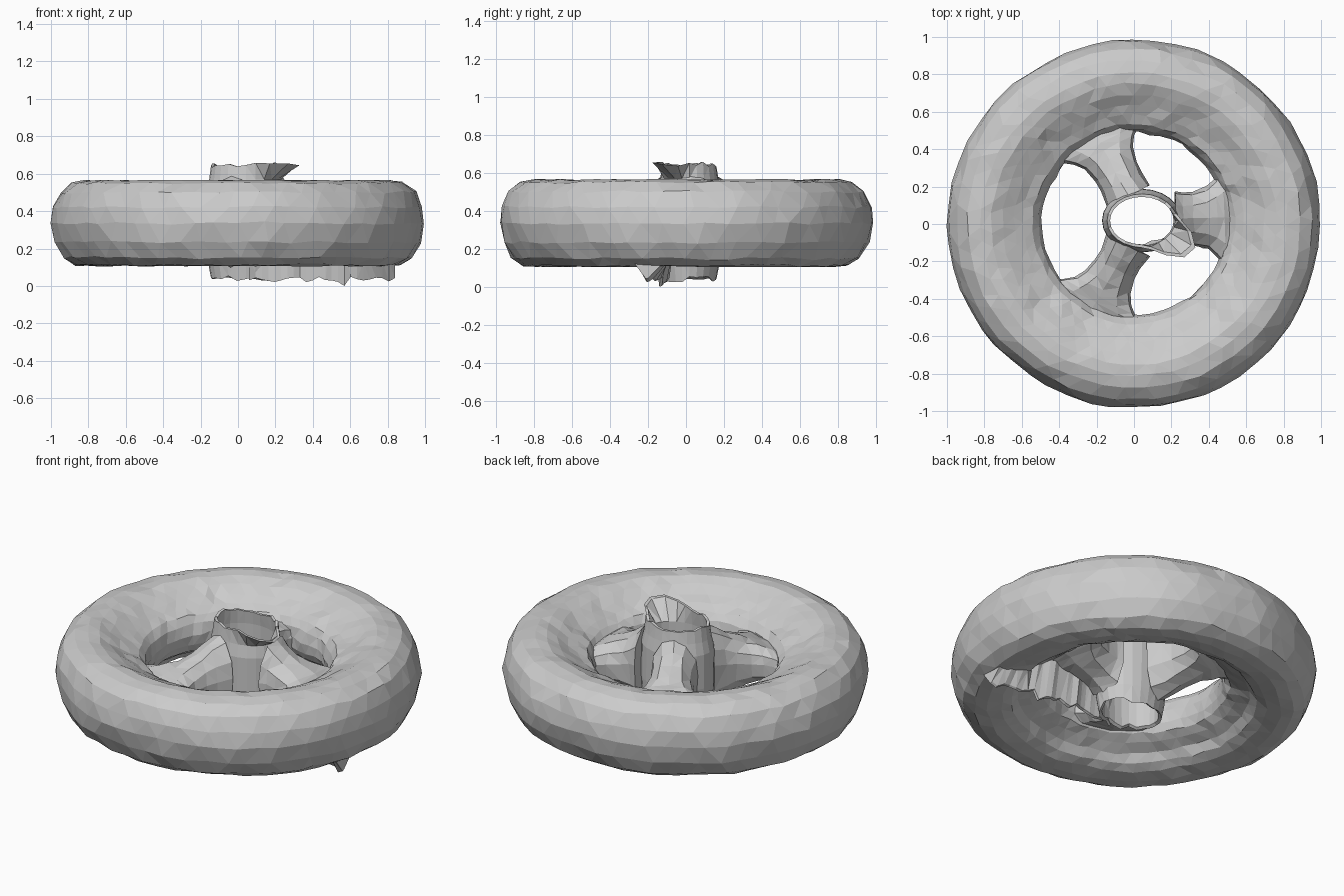
import bpy, bmesh, math, random
from mathutils import Vector, noise

if "Cube" in bpy.data.objects:
    bpy.data.objects.remove(bpy.data.objects["Cube"])

random.seed(4)
grey = bpy.data.materials.new("plain grey")
grey.diffuse_color = (0.6, 0.6, 0.6, 1)
grey.use_nodes = True
grey.node_tree.nodes["Principled BSDF"].inputs["Base Color"].default_value = grey.diffuse_color


def make_object(name, bm):
    bmesh.ops.recalc_face_normals(bm, faces=bm.faces)
    bmesh.ops.triangulate(bm, faces=bm.faces)
    me = bpy.data.meshes.new(name)
    bm.to_mesh(me)
    bm.free()
    me.materials.append(grey)
    ob = bpy.data.objects.new(name, me)
    bpy.context.collection.objects.link(ob)
    return ob


def loft(name, rings, closed):
    # skin equal-length rings; closed joins last to first, otherwise cap ends
    bm = bmesh.new()
    vs = [[bm.verts.new(p) for p in ring] for ring in rings]
    n, m = len(vs), len(vs[0])
    for i in range(n if closed else n - 1):
        a, b = vs[i], vs[(i + 1) % n]
        for j in range(m):
            k = (j + 1) % m
            bm.faces.new((a[j], a[k], b[k], b[j]))
    if not closed:
        bm.faces.new(vs[0])
        bm.faces.new(vs[-1])
    return make_object(name, bm)


def jit(a):
    return random.uniform(-a, a)


# tyre and rim: round outside, dished shelf above, bead lip and recess below
TYRE = [(0.996, 0.335), (0.985, 0.42), (0.95, 0.50), (0.89, 0.55), (0.82, 0.566),
        (0.76, 0.56), (0.70, 0.535), (0.64, 0.50), (0.59, 0.475), (0.54, 0.45),
        (0.51, 0.41), (0.495, 0.35), (0.498, 0.29), (0.52, 0.245), (0.57, 0.215),
        (0.63, 0.185), (0.665, 0.142), (0.72, 0.118), (0.80, 0.105), (0.87, 0.112),
        (0.93, 0.15), (0.975, 0.235)]
rings = []
SEG = 52
for i in range(SEG):
    ring = []
    for j, (r, z) in enumerate(TYRE):
        a = 2 * math.pi * (i + 0.5 * (j % 2)) / SEG + jit(0.025)
        p = Vector((math.cos(a), math.sin(a) * 0.988, z))
        r += 0.010 * noise.noise(p * 4) + jit(0.006)
        z += 0.008 * noise.noise(p * 5 + Vector((3, 1, 2))) + jit(0.006)
        ring.append(Vector((p.x * r, p.y * r, min(0.567, max(0.105, z)))))
    rings.append(ring)
loft("tyre", rings, True)

# hub: thin oval tube with ragged ends and one flared flap
CX, CY = 0.042, 0.018
rings = []
for i in range(24):
    a = 2 * math.pi * i / 24
    c, s = math.cos(a), math.sin(a)
    flap = max(0.0, math.cos(a + 0.62)) ** 8
    top, low = 0.645 + jit(0.015), 0.04 + jit(0.015)
    profile = [(-0.008, low + 0.01), (0.008, low), (0.025, 0.13), (0.035, 0.3),
               (0.033, 0.5), (0.018, 0.57), (0.008 + 0.15 * flap, top),
               (-0.008 + 0.14 * flap, top), (0.0, 0.56), (0.0, 0.3)]
    rings.append([Vector((CX + (0.178 + d) * c, CY + (0.135 + d) * s, z))
                  for d, z in profile])
loft("hub", rings, True)


# spokes: sloping arms from the hub top down to the inner tyre wall
def spoke(name, angle, start, wide, root):
    a = math.radians(angle)
    u, v = Vector((math.cos(a), math.sin(a), 0)), Vector((-math.sin(a), math.cos(a), 0))
    rings = []
    for r, w, lo, hi in [(start, root / wide, 0.10, 0.59), (0.23, 0.115, 0.13, 0.55),
                         (0.29, 0.115, 0.16, 0.505), (0.37, 0.135, 0.19, 0.47),
                         (0.42, 0.17, 0.21, 0.45), (0.46, 0.22, 0.225, 0.435),
                         (0.49, 0.27, 0.24, 0.42), (0.54, 0.28, 0.255, 0.40)]:
        w *= wide
        m = (lo + hi) / 2
        h = hi - m
        sec = [(-0.95, -0.45), (-0.6, -0.85), (0, -1), (0.6, -0.85), (0.95, -0.45),
               (1, 0.15), (0.9, 0.55), (0.5, 0.9), (0, 1), (-0.5, 0.9),
               (-0.9, 0.55), (-1, 0.15)]
        rings.append([Vector((CX * max(0, 1 - r), CY, m)) + u * (r + jit(0.004))
                      + v * (w * y + jit(0.005)) + Vector((0, 0, h * z + jit(0.006)))
                      for y, z in sec])
    loft(name, rings, False)


spoke("right_spoke", 2, 0.19, 1.25, 0.155)
spoke("back_spoke", 116, 0.15, 1.05, 0.13)
spoke("front_spoke", 243, 0.15, 1.0, 0.13)

# ragged fin under the right spoke, running out beneath the tyre
rings = []
for i in range(24):
    t = i / 23
    x = 0.06 + 0.78 * t
    y = -0.125 + 0.04 * math.sin(math.pi * t) - 0.08 * t ** 2 + jit(0.008)
    low = 0.035 + jit(0.015) if i != 15 else 0.0
    top = 0.24 if t < 0.74 else 0.13
    base = 0.06 * t ** 2
    rings.append([Vector((x, y - 0.01, low)), Vector((x, y + 0.004, low + 0.005)),
                  Vector((x, y + 0.025 + base, top)), Vector((x, y - 0.015 - base, top))])
loft("underside_fin", rings, False)
